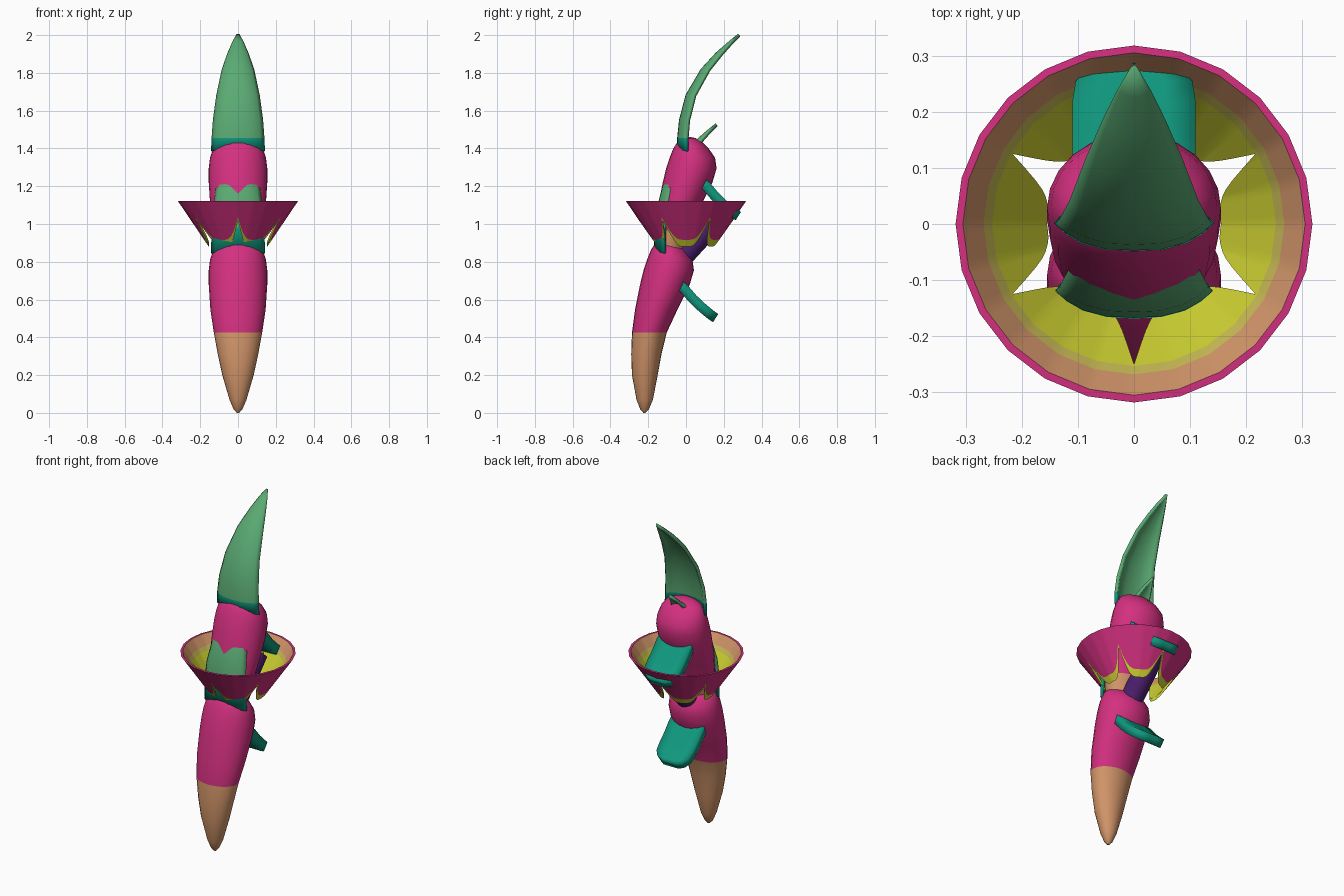
import bpy, bmesh, math
from mathutils import Vector

if "Cube" in bpy.data.objects:
    bpy.data.objects.remove(bpy.data.objects["Cube"])


def mat(name, r, g, b):
    m = bpy.data.materials.new(name)
    m.diffuse_color = [((c / 255 + 0.055) / 1.055) ** 2.4 for c in (r, g, b)] + [1]
    m.use_nodes = True
    m.node_tree.nodes["Principled BSDF"].inputs["Base Color"].default_value = m.diffuse_color
    return m


PINK = mat("pink", 212, 48, 128)
TAN = mat("tan", 211, 150, 106)
YELLOW = mat("yellow", 207, 210, 50)
KHAKI = mat("khaki", 200, 186, 85)
GREEN = mat("leaf green", 90, 170, 115)
TEAL = mat("teal", 16, 152, 126)
PURPLE = mat("purple", 78, 32, 112)


def loft(name, rings, mats, closed=True, caps=False, wrap=False, thick=0, angle=40):
    """Skin rows of points; mats gives the material of each band."""
    bm = bmesh.new()
    rows = [[bm.verts.new(p) for p in ring] for ring in rings]
    slots = list(dict.fromkeys(mats))
    n = len(rows[0])
    for i in range(len(rows) if wrap else len(rows) - 1):
        a, b = rows[i], rows[(i + 1) % len(rows)]
        for j in range(n if closed else n - 1):
            k = (j + 1) % n
            bm.faces.new((a[j], a[k], b[k], b[j])).material_index = slots.index(mats[i])
    if caps:
        bm.faces.new(rows[0]).material_index = slots.index(mats[0])
        bm.faces.new(rows[-1]).material_index = slots.index(mats[-1])
    bmesh.ops.recalc_face_normals(bm, faces=bm.faces)
    me = bpy.data.meshes.new(name)
    bm.to_mesh(me)
    bm.free()
    for m in slots:
        me.materials.append(m)
    ob = bpy.data.objects.new(name, me)
    bpy.context.collection.objects.link(ob)
    if thick:
        s = ob.modifiers.new("thickness", 'SOLIDIFY')
        s.thickness, s.offset = thick, 0
    bpy.ops.object.select_all(action='DESELECT')
    bpy.context.view_layer.objects.active = ob
    ob.select_set(True)
    bpy.ops.object.shade_smooth_by_angle(angle=math.radians(angle))
    return ob


def circle(n):
    return [2 * math.pi * i / n for i in range(n)]


# body pod sections: z, front y, back y, half width
POD = [(0, -.226, -.214, .006), (.02, -.243, -.196, .024), (.07, -.262, -.175, .045),
       (.2, -.286, -.150, .083), (.31, -.290, -.130, .107), (.425, -.286, -.102, .128),
       (.545, -.270, -.046, .146), (.68, -.243, .020, .155), (.755, -.225, .042, .155),
       (.81, -.207, .034, .148), (.86, -.187, .000, .132), (.895, -.165, -.035, .105),
       (.915, -.140, -.070, .055), (.92, -.115, -.095, .012)]


def pod(name, dy, dz):
    rings = [[(w * math.cos(a), (f + b) / 2 + dy + (b - f) / 2 * math.sin(a), z + dz)
              for a in circle(24)] for z, f, b, w in POD]
    loft(name, rings, [TAN] * 5 + [PINK] * 8, caps=True)


# curved leaf sections: z, centre y, half width, sideways curl
LEAF = [(1.455, -.038, .134, .045), (1.55, -.028, .127, .043), (1.68, .006, .109, .042),
        (1.815, .085, .080, .038), (1.9, .163, .050, .028), (1.96, .232, .024, .012),
        (2.0, .282, .002, 0)]


def leaf(name, dy, dz, base_dz):
    us = [-1, -.85, -.65, -.35, 0, .35, .65, .85, 1]
    rings = [[(.137 * u, -.040 + dy + .048 * abs(u) ** 3, 1.405 + base_dz - .02 * u * u) for u in us]]
    rings += [[(w * u, y + dy + c * abs(u) ** 3, z + dz) for u in us] for z, y, w, c in LEAF]
    loft(name, rings, [TEAL] + [GREEN] * 6, closed=False, thick=.018)


# tongue sections: y, z, half width
TONGUE = [(-.08, .715, .11), (-.01, .658, .11), (.035, .605, .11), (.08, .562, .11),
          (.118, .530, .104), (.143, .511, .082), (.157, .502, .050)]


def tongue(name, dy, dz):
    rings = [[(w * u, y + dy, z + dz) for u in (-1, -.5, 0, .5, 1)] for y, z, w in TONGUE]
    loft(name, rings, [TEAL] * 6, closed=False, thick=.052)


# two matching segments, the upper one rising out of the lower
for label, dy, dz, leaf_dz in (("lower", -.12, 0, -.475), ("upper", 0, .54, 0)):
    pod(label + "_body", dy + .12, dz)
    leaf(label + "_leaf", dy, leaf_dz, dz - .54)
    tongue(label + "_tongue", dy + .12, dz)

# flared bowl with six scalloped petals along its lower edge
STEPS = circle(120)


def edge(a):
    phi = (math.degrees(a) + 30) % 60 - 30
    return .155 + .095 * abs(phi / 30) ** 4


def bowl_ring(radius, lift):
    ring = []
    for a in STEPS:
        r = radius(a)
        facet = math.cos(math.pi / 24) / math.cos(a % (math.pi / 12) - math.pi / 24)
        ring.append((r * facet * math.cos(a), r * facet * math.sin(a), .88 + (r - .155) * 1.48 + lift))
    return ring


rings = [bowl_ring(edge, 0),
         bowl_ring(lambda a: edge(a) + .15 * (.318 - edge(a)), 0),
         bowl_ring(lambda a: .318, 0),
         bowl_ring(lambda a: .305, .02),
         bowl_ring(lambda a: .268, .02),
         bowl_ring(lambda a: .253, .02),
         bowl_ring(edge, .02)]
loft("petal_bowl", rings, [YELLOW, PINK, PINK, TAN, KHAKI, YELLOW, YELLOW], wrap=True, angle=30)

# purple stalk leaning back under the upper tongue
start, end = Vector((0, -.03, .826)), Vector((0, .175, 1.05))
d = (end - start).normalized()
side, up = Vector((1, 0, 0)), d.cross(Vector((1, 0, 0)))
loft("stalk", [[c + .065 * (math.cos(a) * side + math.sin(a) * up) for a in circle(16)]
               for c in (start, end)], [PURPLE], caps=True)
